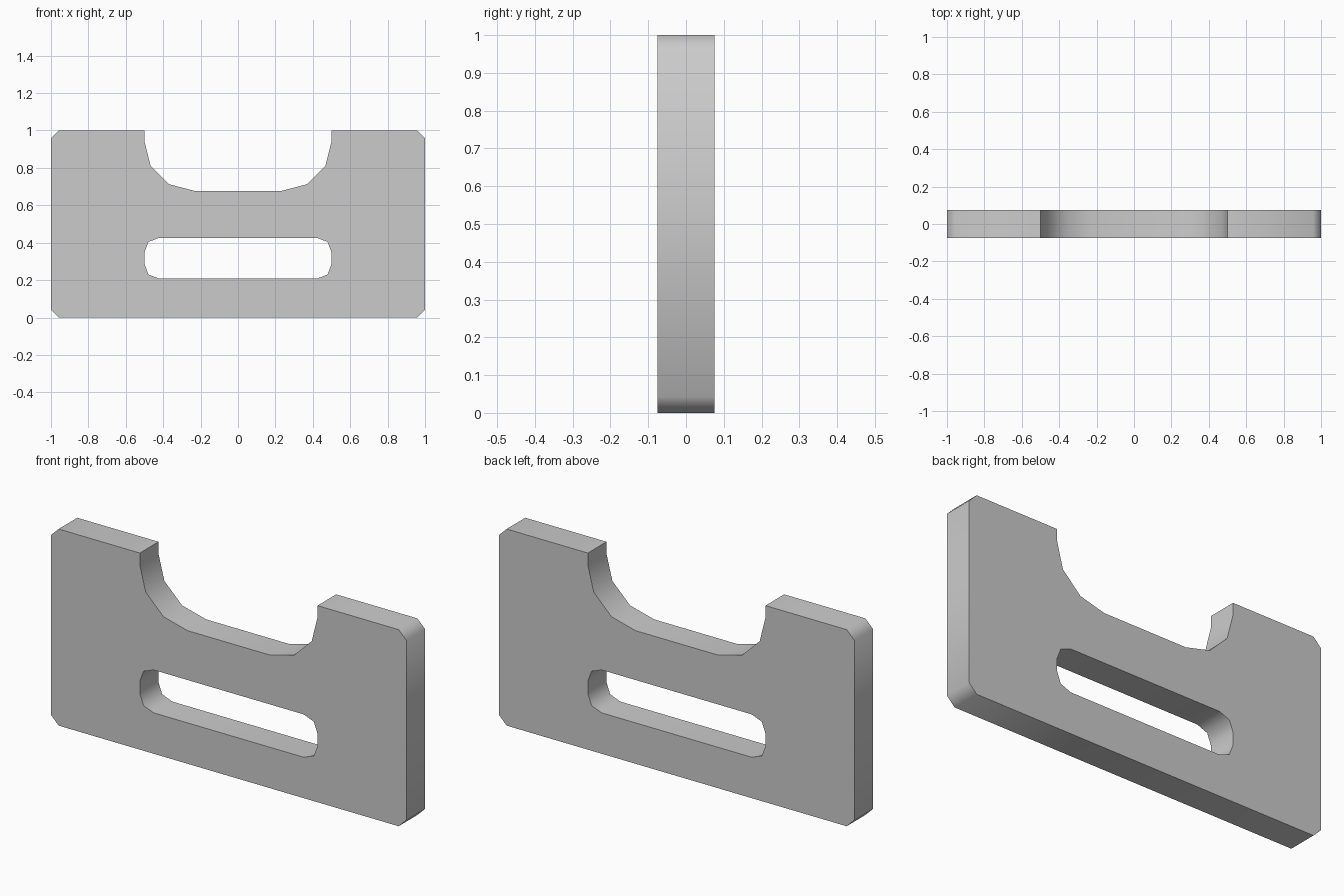
import bpy, bmesh, math
from mathutils import Vector

if "Cube" in bpy.data.objects:
    bpy.data.objects.remove(bpy.data.objects["Cube"])

HALF_DEPTH = 0.075

# Left halves of the outlines (x, z), each mirrored to the right side
outer_half = [(-0.957, 0), (-1, 0.043), (-1, 0.957), (-0.957, 1),
              (-0.5, 1), (-0.5, 0.94), (-0.467, 0.81), (-0.367, 0.712), (-0.232, 0.677)]
slot_half = [(-0.422, 0.208), (-0.479, 0.23), (-0.5, 0.286),
             (-0.5, 0.349), (-0.479, 0.404), (-0.422, 0.426)]


def mirrored_loop(bm, half):
    points = half + [(-x, z) for x, z in reversed(half)]
    verts = [bm.verts.new((x, -HALF_DEPTH, z)) for x, z in points]
    return [bm.edges.new((v, verts[(i + 1) % len(verts)])) for i, v in enumerate(verts)]


# Front face with the slot left open, then extruded to the back
bm = bmesh.new()
edges = mirrored_loop(bm, outer_half) + mirrored_loop(bm, slot_half)
bmesh.ops.triangle_fill(bm, edges=edges, use_beauty=True, normal=Vector((0, -1, 0)))
result = bmesh.ops.extrude_face_region(bm, geom=bm.faces[:], use_keep_orig=True)
back = [g for g in result["geom"] if isinstance(g, bmesh.types.BMVert)]
bmesh.ops.translate(bm, verts=back, vec=(0, 2 * HALF_DEPTH, 0))
bmesh.ops.recalc_face_normals(bm, faces=bm.faces[:])

mesh = bpy.data.meshes.new("notched_plate")
bm.to_mesh(mesh)
bm.free()
plate = bpy.data.objects.new("notched_plate", mesh)
bpy.context.collection.objects.link(plate)

# Smooth the rounded rims, keep the front and back edges crisp
bpy.context.view_layer.objects.active = plate
plate.select_set(True)
bpy.ops.object.shade_smooth_by_angle(angle=math.radians(50))
